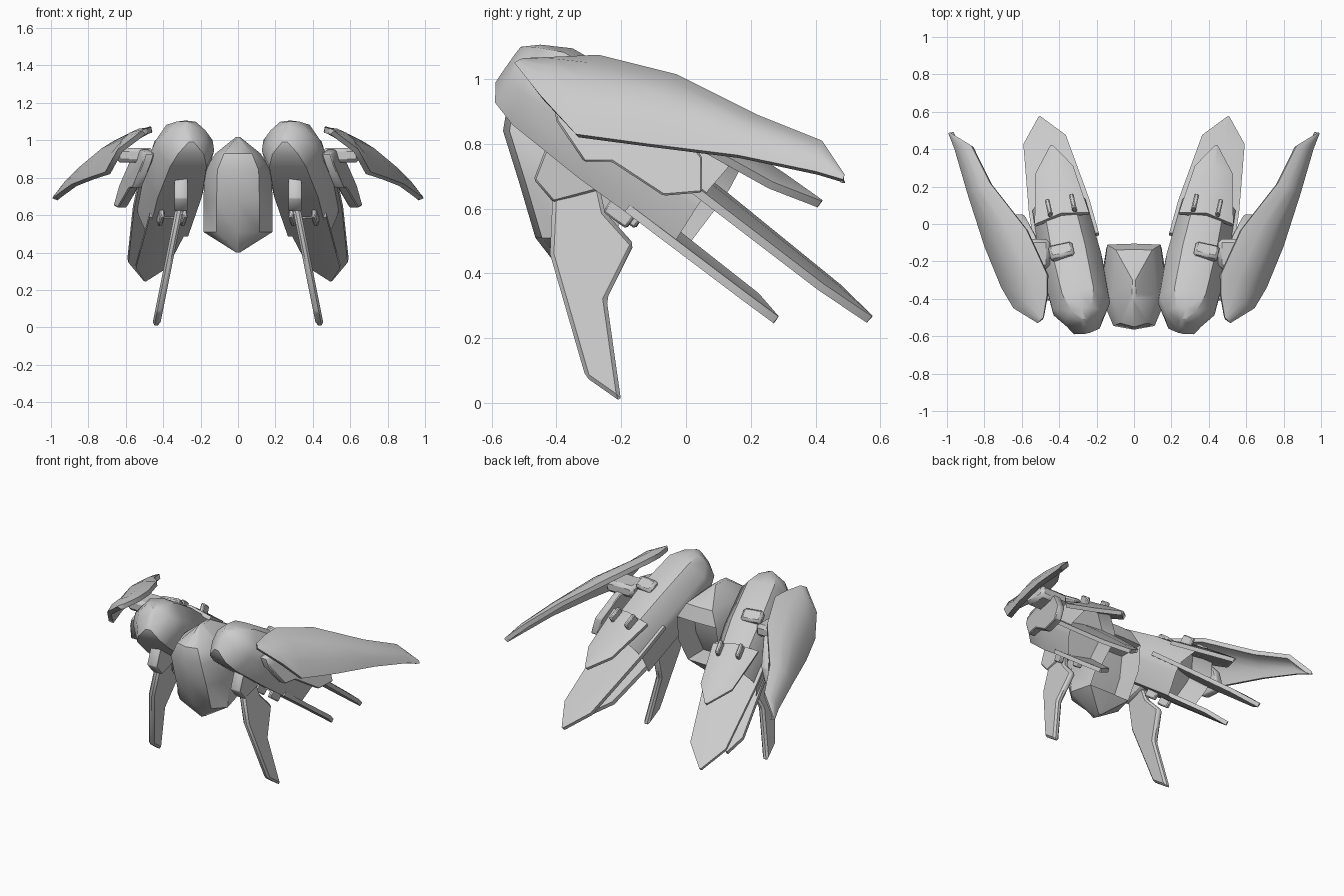
import bpy, bmesh, math
from mathutils import Vector, Matrix

if "Cube" in bpy.data.objects:
    bpy.data.objects.remove(bpy.data.objects["Cube"])

# engine frame: w sideways, u along the tilted axis, v upward normal
U = Vector((0.175, 0.795, -0.58)).normalized()
W = U.cross(Vector((0, 0, 1))).normalized()
V = W.cross(U)
P0 = Vector((0.26, -0.54, 1.08))

def eng(w, u, v):
    return P0 + W * w + U * u + V * v

def finish(name, bm, mirror=True, thick=0, offset=0, bevel=0, angle=38):
    bmesh.ops.remove_doubles(bm, verts=bm.verts, dist=0.0005)
    bmesh.ops.recalc_face_normals(bm, faces=bm.faces)
    me = bpy.data.meshes.new(name)
    bm.to_mesh(me)
    bm.free()
    ob = bpy.data.objects.new(name, me)
    bpy.context.collection.objects.link(ob)
    for o in bpy.context.selected_objects:
        o.select_set(False)
    bpy.context.view_layer.objects.active = ob
    ob.select_set(True)
    if thick:
        m = ob.modifiers.new("thick", 'SOLIDIFY')
        m.thickness, m.offset = thick, offset
    if bevel:
        m = ob.modifiers.new("bevel", 'BEVEL')
        m.width, m.segments = bevel, 1
    if mirror:
        ob.modifiers.new("mirror", 'MIRROR').use_clip = False
    for m in list(ob.modifiers):
        bpy.ops.object.modifier_apply(modifier=m.name)
    bpy.ops.object.shade_smooth_by_angle(angle=math.radians(angle))
    return ob

def loft(rings, closed=True, cap_start=False, cap_end=False):
    bm = bmesh.new()
    vs = [[bm.verts.new(p) for p in r] for r in rings]
    n = len(rings[0])
    for a, b in zip(vs, vs[1:]):
        for i in range(n if closed else n - 1):
            j = (i + 1) % n
            bm.faces.new((a[i], a[j], b[j], b[i]))
    if cap_start:
        bm.faces.new(vs[0])
    end = bm.faces.new(vs[-1]) if cap_end else None
    return bm, end

def recess(bm, faces, inset, move):
    bmesh.ops.recalc_face_normals(bm, faces=bm.faces)
    bmesh.ops.inset_region(bm, faces=faces, thickness=inset)
    verts = list({v for f in faces for v in f.verts})
    bmesh.ops.translate(bm, verts=verts, vec=move)

def slab(name, pts, xfun, t, bevel=0.006):
    """side profile in (y, z), with sideways lean given by xfun"""
    rings = [[(xfun(y, z) + s * t / 2, y, z) for y, z in pts] for s in (-1, 1)]
    finish(name, loft(rings, True, True, True)[0], bevel=bevel)

def box(name, centre, size, frame=eng):
    w, u, v = centre
    a, b, c = (s / 2 for s in size)
    rings = [[frame(w + i * a, u + k * b, v + j * c)
              for i, j in ((-1, -1), (1, -1), (1, 1), (-1, 1))] for k in (-1, 1)]
    finish(name, loft(rings, True, True, True)[0], bevel=min(size) * 0.25)

# central pod, hollow at the back
rings = []
for z, w, yf, yb in ((1.018, 0.01, -0.42, -0.30), (0.93, 0.12, -0.55, -0.14),
                     (0.84, 0.178, -0.565, -0.11), (0.68, 0.185, -0.515, -0.13),
                     (0.51, 0.185, -0.465, -0.23), (0.40, 0.01, -0.38, -0.32)):
    m = yf + (yb - yf) * 0.4
    half = [(0, yf), (0.62 * w, yf + 0.02), (w, m), (0.8 * w, yb)]
    rings.append([(x, y, z) for x, y in half] + [(0, yb + 0.005, z)]
                 + [(-x, y, z) for x, y in half[:0:-1]])
bm, _ = loft(rings, True, True, True)
rear = [f for f in bm.faces if all(v.co.y > -0.25 for v in f.verts)
        and all(0.5 < v.co.z < 0.85 for v in f.verts)
        and all(abs(v.co.x) < 0.16 for v in f.verts)]
recess(bm, rear, 0.025, (0, -0.15, 0))
finish("central_pod", bm, mirror=False)

# engine hulls: lofted hexagonal sections with a hollow nozzle end
rings = []
for u, hw, top, mid, bot, bw in ((0.015, 0.02, 0.035, -0.03, -0.10, 0.015),
                                 (0.06, 0.10, 0.075, -0.02, -0.145, 0.07),
                                 (0.15, 0.155, 0.125, -0.02, -0.165, 0.10),
                                 (0.42, 0.165, 0.155, 0.00, -0.175, 0.12),
                                 (0.78, 0.145, 0.165, 0.01, -0.175, 0.11)):
    half = [(0.55 * hw, top * 0.88), (hw, mid + 0.03), (hw, mid - 0.04), (bw, bot)]
    rings.append([eng(0, u, top)] + [eng(w, u, v) for w, v in half]
                 + [eng(-w, u, v) for w, v in half[::-1]])
bm, end = loft(rings, True, True, True)
recess(bm, [end], 0.02, -U * 0.16)
finish("engine_hull", bm)

# pointed exhaust plates: stations (u, half width, ridge height, edge height, shift)
plates = {
    "upper_plate": [(0.62, 0.145, 0.172, 0.125, 0), (0.92, 0.10, 0.185, 0.155, -0.015),
                    (1.06, 0.004, 0.185, 0.183, -0.03)],
    "middle_plate": [(0.55, 0.175, 0.03, 0.02, 0), (0.78, 0.165, 0.025, 0.012, 0),
                     (1.24, 0.115, 0.005, -0.005, 0), (1.40, 0.004, -0.01, -0.012, 0)],
    "lower_plate": [(0.6, 0.12, -0.17, -0.16, 0.01), (1.06, 0.085, -0.175, -0.168, 0.04),
                    (1.17, 0.004, -0.178, -0.177, 0.055)],
}
for name, st in plates.items():
    rings = [[eng(c - h, u, e), eng(c, u, r), eng(c + h, u, e)] for u, h, r, e, c in st]
    finish(name, loft(rings, False)[0], thick=0.026)

# small fins and tab on the hull
for s, side in ((-1, "inner"), (1, "outer")):
    box("top_fin_" + side, (s * 0.066 - 0.01, 0.67, 0.175), (0.025, 0.09, 0.07))
    box("bottom_fin_" + side, (s * 0.062 + 0.015, 0.58, -0.19), (0.025, 0.09, 0.06))
box("hull_tab", (0.04, 0.40, 0.145), (0.13, 0.085, 0.055))

# wings: curved shells from inner edge to outer edge, with a bulge
rings = []
out = Vector((0.65, -0.1, 0.75))
for a, b, h in (((0.485, -0.50, 1.065), (0.515, -0.53, 1.05), 0.003),
                ((0.465, -0.38, 1.07), (0.645, -0.45, 0.95), 0.04),
                ((0.465, -0.27, 1.075), (0.71, -0.34, 0.83), 0.065),
                ((0.575, -0.03, 1.015), (0.80, -0.12, 0.80), 0.065),
                ((0.77, 0.22, 0.89), (0.89, 0.16, 0.765), 0.035),
                ((0.87, 0.42, 0.81), (0.96, 0.40, 0.715), 0.02),
                ((0.985, 0.49, 0.705), (0.993, 0.485, 0.69), 0)):
    a, b = Vector(a), Vector(b)
    rings.append([a.lerp(b, t) + out * h * 4 * t * (1 - t) for t in (0, 0.25, 0.5, 0.75, 1)])
finish("wing_shell", loft(rings, False)[0], thick=0.03, offset=-1)

# wing mount and side panel under the wing
box("wing_mount", (0.55, -0.16, 0.92), (0.20, 0.16, 0.08), lambda x, y, z: Vector((x, y, z)))
slab("side_panel", [(-0.41, 0.93), (-0.40, 0.87), (-0.315, 0.745), (-0.23, 0.745), (-0.07, 0.64),
                    (0.05, 0.65), (0.05, 0.76), (-0.06, 0.90), (-0.25, 0.95)],
     lambda y, z: 0.535 + 0.2 * (y + 0.2) + 0.28 * (0.85 - z), 0.05)

# legs: hip blocks and swept blades
slab("hip_block", [(-0.47, 0.69), (-0.41, 0.62), (-0.24, 0.665), (-0.2, 0.72), (-0.3, 0.85),
                   (-0.42, 0.82)], lambda y, z: 0.305, 0.07)
slab("leg_blade", [(-0.41, 0.68), (-0.42, 0.46), (-0.31, 0.08), (-0.2, 0.003), (-0.245, 0.32),
                   (-0.16, 0.49), (-0.25, 0.59), (-0.27, 0.68)],
     lambda y, z: 0.31 + 0.2 * (0.65 - z), 0.042, 0.012)
